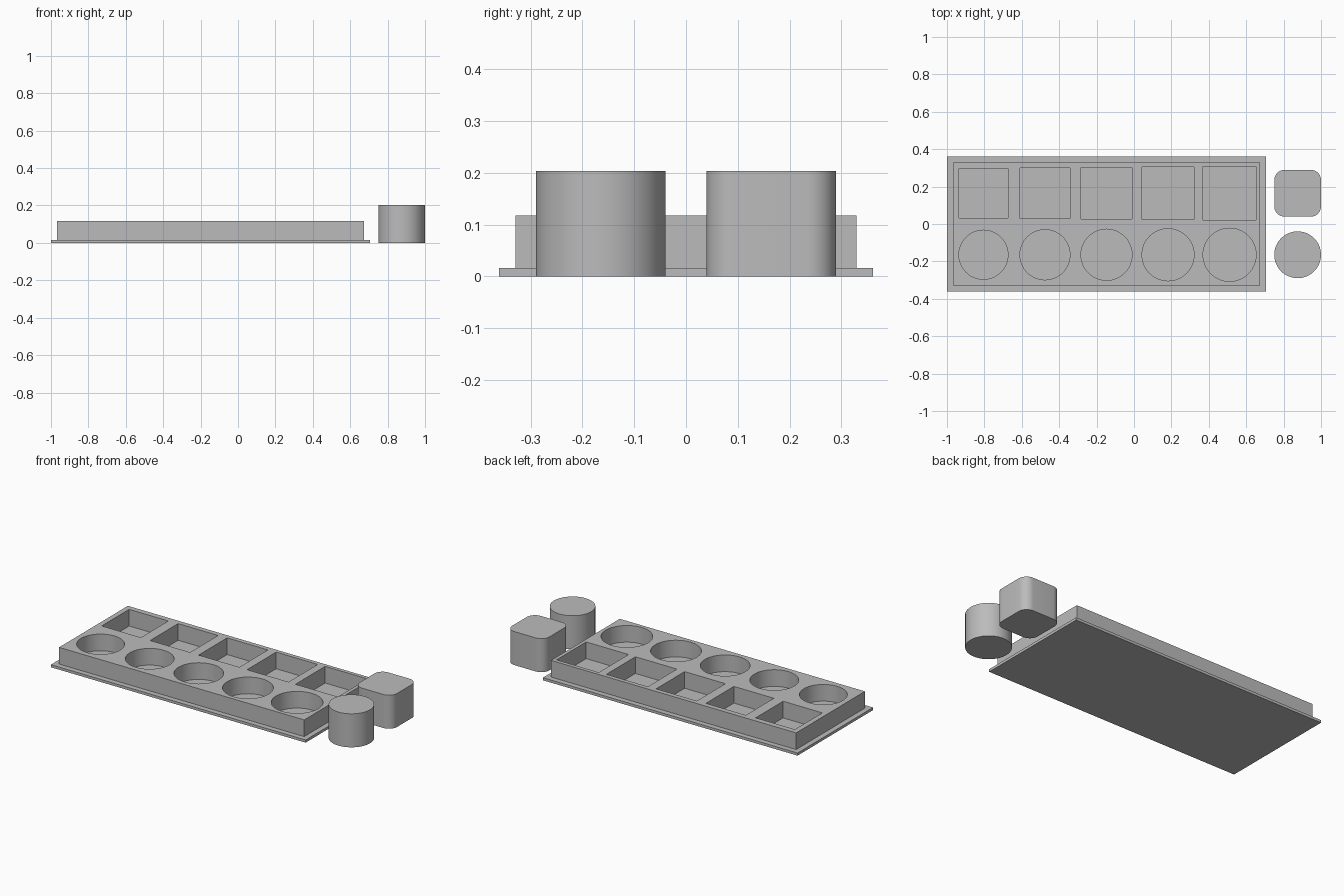
import bpy, bmesh, math
from mathutils import Matrix

cube = bpy.data.objects.get("Cube")
if cube:
    bpy.data.objects.remove(cube, do_unlink=True)

grey = bpy.data.materials.new("plain grey")
grey.use_nodes = True
color = (0.5, 0.5, 0.5, 1)
grey.diffuse_color = color
grey.node_tree.nodes["Principled BSDF"].inputs["Base Color"].default_value = color

ROW = 0.1645      # distance of each row from the centre line
PITCH = 0.329     # spacing between holes
PEG = 0.25        # peg width
PLATE_TOP, TRAY_TOP, PEG_TOP = 0.016, 0.117, 0.203


def add_box(bm, x, y, w, d, z0, z1):
    place = Matrix.Translation((x, y, (z0 + z1) / 2)) @ Matrix.Diagonal((w, d, z1 - z0, 1))
    return bmesh.ops.create_cube(bm, size=1, matrix=place)["verts"]


def add_cylinder(bm, x, y, diameter, z0, z1):
    bmesh.ops.create_cone(bm, cap_ends=True, segments=64, radius1=diameter / 2,
                          radius2=diameter / 2, depth=z1 - z0,
                          matrix=Matrix.Translation((x, y, (z0 + z1) / 2)))


def finish(name, bm, smooth=False):
    mesh = bpy.data.meshes.new(name)
    bm.to_mesh(mesh)
    bm.free()
    mesh.materials.append(grey)
    obj = bpy.data.objects.new(name, mesh)
    bpy.context.collection.objects.link(obj)
    if smooth:
        smooth_sides(obj)
    return obj


def smooth_sides(obj):
    bpy.ops.object.select_all(action="DESELECT")
    obj.select_set(True)
    bpy.context.view_layer.objects.active = obj
    bpy.ops.object.shade_smooth_by_angle(angle=math.radians(30))


# Base plate
bm = bmesh.new()
add_box(bm, -0.147, 0, 1.706, 0.722, 0, PLATE_TOP)
finish("base_plate", bm)

# Tray block
bm = bmesh.new()
add_box(bm, -0.147, 0, 1.642, 0.658, PLATE_TOP, TRAY_TOP)
tray = finish("tray_block", bm)

# Square and round holes that widen slightly along the tray
bm = bmesh.new()
for i in range(5):
    x = -0.147 + (i - 2) * PITCH
    size = 0.2625 + i * 0.0053
    add_box(bm, x, ROW, size, size, -0.1, PEG_TOP)
    add_cylinder(bm, x, -ROW, size, -0.1, PEG_TOP)
cutter = finish("hole_cutter", bm)
cutter.hide_render = True

cut = tray.modifiers.new("holes", "BOOLEAN")
cut.operation = "DIFFERENCE"
cut.solver = "EXACT"
cut.object = cutter
bpy.context.view_layer.objects.active = tray
bpy.ops.object.modifier_apply(modifier=cut.name)
bpy.data.objects.remove(cutter, do_unlink=True)
smooth_sides(tray)

# Round peg
peg_x = 1 - PEG / 2
bm = bmesh.new()
add_cylinder(bm, peg_x, -ROW, PEG, 0, PEG_TOP)
finish("round_peg", bm, smooth=True)

# Square peg with rounded upright edges
bm = bmesh.new()
add_box(bm, peg_x, ROW, PEG, PEG, 0, PEG_TOP)
upright = [e for e in bm.edges if abs(e.verts[0].co.z - e.verts[1].co.z) > 0.1]
bmesh.ops.bevel(bm, geom=upright, offset=0.055, segments=10, profile=0.5, affect="EDGES")
finish("square_peg", bm, smooth=True)
